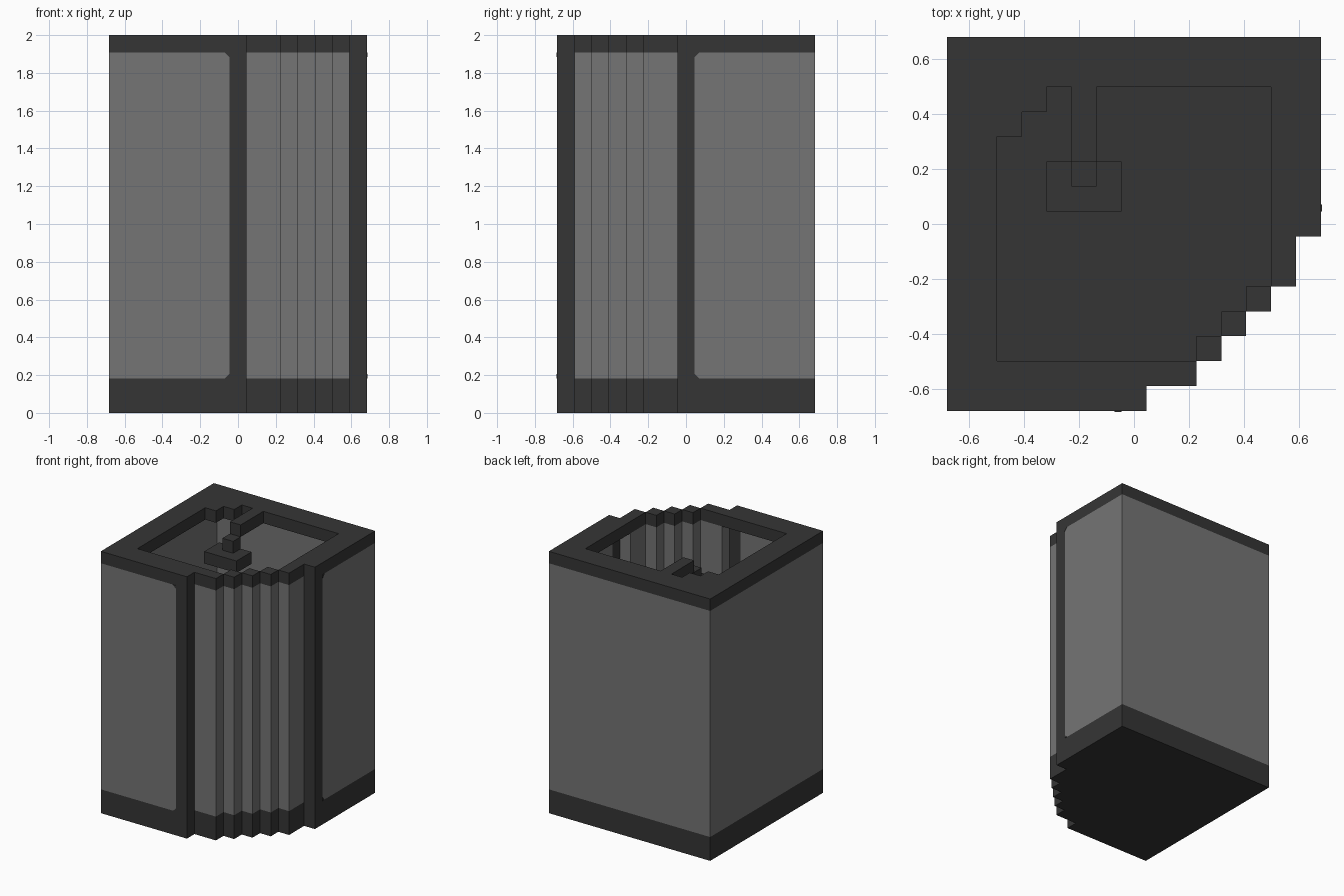
import bpy, bmesh

cube = bpy.data.objects.get("Cube")
if cube:
    bpy.data.objects.remove(cube, do_unlink=True)

U = 1 / 11          # block size: 15 x 15 x 22 blocks
HALF = 7.5


def material(name, v):
    m = bpy.data.materials.new(name)
    m.use_nodes = True
    col = (v, v, v, 1)
    m.diffuse_color = col
    m.node_tree.nodes["Principled BSDF"].inputs["Base Color"].default_value = col
    return m


DARK = material("dark frame grey", 0.036)
GLASS = material("glass panel grey", 0.178)


def finish(name, bm, mat):
    bmesh.ops.recalc_face_normals(bm, faces=bm.faces)
    me = bpy.data.meshes.new(name)
    bm.to_mesh(me)
    bm.free()
    me.materials.append(mat)
    ob = bpy.data.objects.new(name, me)
    bpy.context.collection.objects.link(ob)
    return ob


def prism(bm, pts, direction):
    """Extrude a closed outline along a direction."""
    f = bm.faces.new([bm.verts.new(p) for p in pts])
    r = bmesh.ops.extrude_face_region(bm, geom=[f])
    bmesh.ops.translate(bm, vec=direction,
                        verts=[v for v in r["geom"] if isinstance(v, bmesh.types.BMVert)])


def blocks(name, rects, z0, z1, mat):
    """Boxes given as (x0, x1, y0, y1) in block units, all between z0 and z1."""
    bm = bmesh.new()
    for x0, x1, y0, y1 in rects:
        pts = [((x - HALF) * U, (y - HALF) * U, z0 * U)
               for x, y in ((x0, y0), (x1, y0), (x1, y1), (x0, y1))]
        prism(bm, pts, (0, 0, (z1 - z0) * U))
    return finish(name, bm, mat)


# Stepped door blocks, shared by the door and the top frame
door = [(8, 10, 1, 2)] + [(10 + i, 11 + i, 2 + i, 3 + i) for i in range(3)] + [(13, 14, 5, 7)]

# Solid shower tray with stepped corner
outline = [(0, 0), (8, 0), (8, 1), (10, 1), (10, 2), (11, 2), (11, 3), (12, 3), (12, 4),
           (13, 4), (13, 5), (14, 5), (14, 7), (15, 7), (15, 15), (0, 15)]
bm = bmesh.new()
prism(bm, [((x - HALF) * U, (y - HALF) * U, 0) for x, y in outline], (0, 0, 2 * U))
finish("shower_tray", bm, DARK)

# Glass walls, door and door posts
blocks("left_wall", [(0, 1, 0, 15)], 2, 21, GLASS)
blocks("back_wall", [(1, 15, 14, 15)], 2, 21, GLASS)
blocks("front_panel", [(1, 7, 0, 1)], 2, 21, GLASS)
blocks("right_panel", [(14, 15, 8, 14)], 2, 21, GLASS)
blocks("stepped_door", door, 2, 21, GLASS)
blocks("door_posts", [(7, 8, 0, 1), (14, 15, 7, 8)], 2, 21, DARK)

# Top frame ring with stepped inner corner
blocks("top_frame", [(0, 2, 0, 15), (2, 15, 13, 15), (2, 8, 0, 2), (13, 15, 7, 13),
                     (2, 3, 11, 13), (3, 4, 12, 13)] + door, 21, 22, DARK)

# Shower arm, drop and head
blocks("shower_arm", [(5, 6, 10, 13)], 21, 22, DARK)
blocks("shower_drop", [(5, 6, 9, 10)], 20, 21, DARK)
blocks("shower_head", [(4, 7, 8, 10)], 19, 20, DARK)

# Small corner trims where the panels meet the posts
bm = bmesh.new()
c, t, e, w = 0.025, 0.003, 0.5 * U, HALF * U
for z, s in ((2 * U, 1), (21 * U, -1)):
    prism(bm, [(-e, -w, z), (-e - c, -w, z), (-e, -w, z + s * c)], (0, -t, 0))
    prism(bm, [(w, e, z), (w, e + c, z), (w, e, z + s * c)], (t, 0, 0))
finish("corner_trims", bm, DARK)
